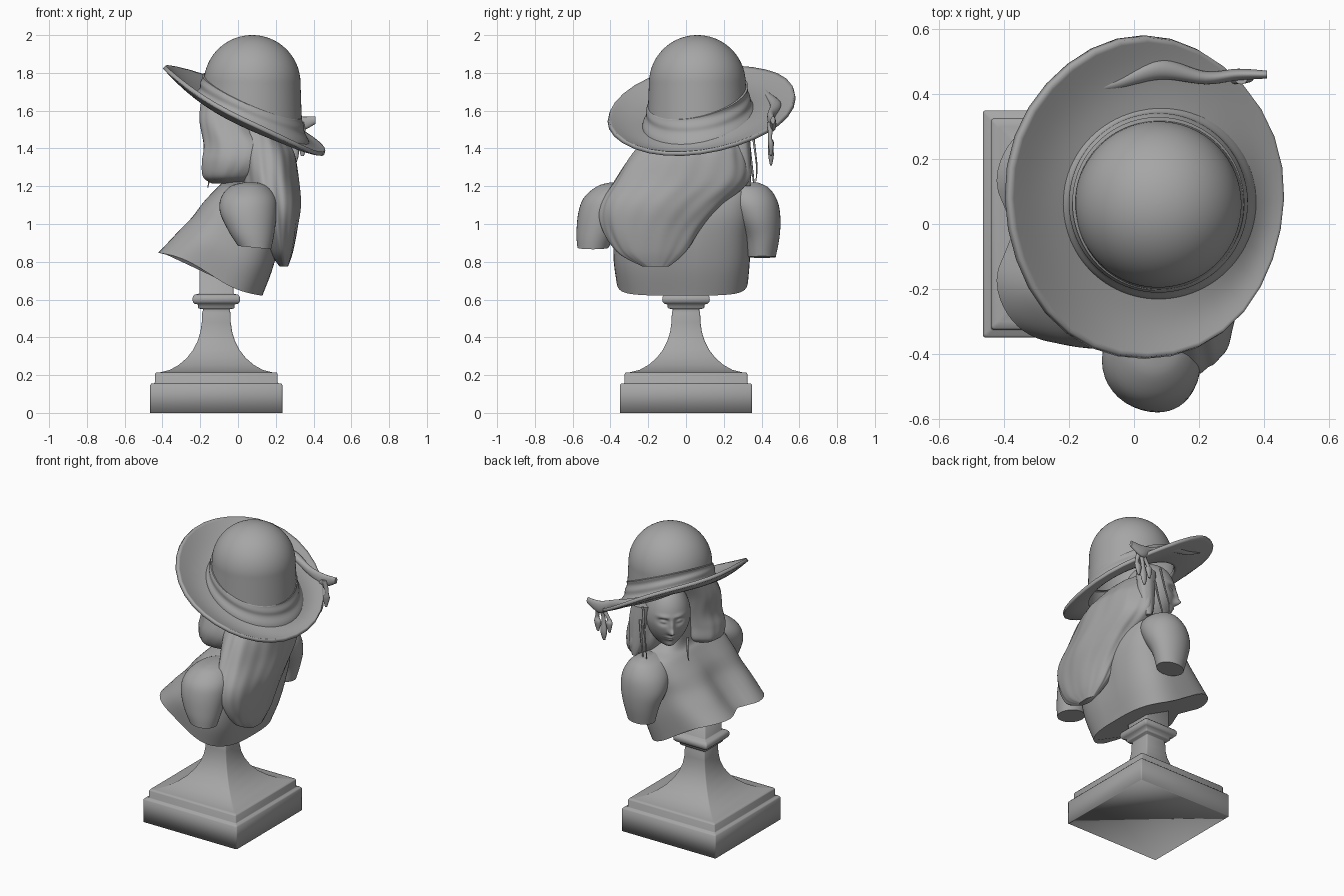
import bpy, bmesh, math
from math import sin, cos, pi, exp, radians

if "Cube" in bpy.data.objects:
    bpy.data.objects.remove(bpy.data.objects["Cube"])

# One dark stone material for the whole bust
stone = bpy.data.materials.new("stone")
stone.diffuse_color = (.38, .38, .38, 1)
stone.use_nodes = True
stone.node_tree.nodes["Principled BSDF"].inputs["Base Color"].default_value = stone.diffuse_color


def surf(name, f, rows, cols=64, caps=True, angle=45):
    """Closed-loop grid surface: f(t in 0..1, angle) -> point."""
    bm = bmesh.new()
    g = [[bm.verts.new(f(j / rows, 2 * pi * i / cols)) for i in range(cols)]
         for j in range(rows + 1)]
    for a, b in zip(g, g[1:]):
        for i in range(cols):
            k = (i + 1) % cols
            bm.faces.new((a[i], a[k], b[k], b[i]))
    if caps:
        bm.faces.new(g[0])
        bm.faces.new(g[-1])
    bmesh.ops.recalc_face_normals(bm, faces=bm.faces)
    me = bpy.data.meshes.new(name)
    bm.to_mesh(me)
    bm.free()
    me.materials.append(stone)
    ob = bpy.data.objects.new(name, me)
    bpy.context.collection.objects.link(ob)
    bpy.ops.object.select_all(action='DESELECT')
    ob.select_set(True)
    bpy.context.view_layer.objects.active = ob
    bpy.ops.object.shade_smooth_by_angle(angle=radians(angle))
    return ob


def spline(rings, t):
    """Catmull-Rom interpolation through tuples."""
    s = t * (len(rings) - 1)
    i = min(int(s), len(rings) - 2)
    u = s - i
    p = [rings[min(max(i + d, 0), len(rings) - 1)] for d in (-1, 0, 1, 2)]
    return [b + .5 * u * (c - a + u * (2 * a - 5 * b + 4 * c - d + u * (3 * (b - c) + d - a)))
            for a, b, c, d in zip(*p)]


def power(v, e):
    return math.copysign(abs(v) ** e, v)


def loft(name, rings, rows=40, cols=64, p=2, shape=None):
    """Rings are (x min, x max, y min, y max, z, slope of z along x)."""
    def f(t, a):
        x0, x1, y0, y1, z, k = spline(rings, t)
        dx = (x1 - x0) / 2 * power(cos(a), 2 / p)
        dy = (y1 - y0) / 2 * power(sin(a), 2 / p)
        dz = k * dx
        if shape:
            dx, dy, extra = shape(dx, dy, z, a, t)
            dz += extra
        return ((x0 + x1) / 2 + dx, (y0 + y1) / 2 + dy, z + dz)
    return surf(name, f, rows, cols)


# Square pedestal with softened corners: plinth, concave pyramid, mouldings, post
prof = [(.35, 0), (.35, .148), (.343, .156), (.328, .157), (.325, .162), (.325, .206),
        (.32, .213), (.30, .214)]
prof += [(.075 + .225 * (1 - sin(a * pi / 16)) ** 1.25, .214 + .316 * (1 - cos(a * pi / 16)) ** .8)
         for a in range(1, 9)]
prof += [(.07, .545), (.072, .55), (.092, .552), (.097, .558), (.097, .574), (.115, .578),
         (.124, .588), (.126, .602), (.124, .616), (.115, .626), (.095, .63), (.09, .635), (.09, .79)]


def pedestal_point(t, a):
    r, z = prof[round(t * (len(prof) - 1))]
    q, i = divmod(round(a / (pi / 6)), 3)
    c = min(.008, r * .1)
    x = r - c + c * cos(i * pi / 4)
    y = r - c + c * sin(i * pi / 4)
    ca, sa = ((1, 0), (0, 1), (-1, 0), (0, -1))[q % 4]
    return (-.115 + ca * x - sa * y, sa * x + ca * y, z)


surf("pedestal", pedestal_point, len(prof) - 1, 12, angle=100)


# Torso with a flared, cut lower edge and two chest lobes
def chest(dx, dy, z, a, t):
    w = max(0, 1 - t * 2.5)
    dz = -.022 * w * sin(pi * dx / .28)
    if dx < 0:
        dx += .06 * max(0, 1 - t * 1.6) * exp(-(dy / .09) ** 2)
        dx -= .025 * exp(-((t - .2) / .16) ** 2) * exp(-((abs(dy) - .19) / .09) ** 2)
    else:
        dx -= .025 * exp(-(dy / .05) ** 2) * min(1, t * 2)
    return dx, dy, dz


loft("torso", [(-.43, .13, -.37, .33, .735, -.41),
               (-.33, .185, -.385, .34, .85, -.32),
               (-.25, .225, -.375, .34, .97, -.2),
               (-.19, .24, -.36, .35, 1.08, -.15),
               (-.11, .22, -.32, .34, 1.18, -.1),
               (-.07, .18, -.14, .24, 1.235, 0),
               (-.06, .15, -.05, .19, 1.30, 0),
               (-.06, .14, -.03, .20, 1.42, 0)], p=3, shape=chest)

# Cut-off upper arms
loft("arm_left", [(.0, .175, -.575, -.41, .875, -.1),
                  (-.05, .19, -.58, -.37, .95, -.1),
                  (-.095, .205, -.57, -.30, 1.06, 0),
                  (-.09, .20, -.54, -.25, 1.14, 0),
                  (-.04, .16, -.47, -.22, 1.20, 0),
                  (.03, .10, -.40, -.26, 1.22, 0)], rows=24, cols=40)
loft("arm_right", [(-.04, .14, .33, .475, .825, .05),
                   (-.07, .17, .31, .495, .93, 0),
                   (-.10, .20, .25, .50, 1.03, 0),
                   (-.09, .20, .20, .485, 1.12, 0),
                   (-.04, .16, .20, .44, 1.19, 0),
                   (.03, .10, .24, .38, 1.22, 0)], rows=24, cols=40)


# Head, turned toward the -x +y corner
def bump(x, z, cx, cz, sx, sz):
    return exp(-((x - cx) / sx) ** 2 - ((z - cz) / sz) ** 2)


def head_point(t, a):
    ph = pi * (.01 + .98 * t)
    x, y, z = .142 * sin(ph) * cos(a), -.16 * sin(ph) * sin(a), -.20 * cos(ph)
    if z < 0:
        x *= 1 - 1.0 * abs(z) ** 1.2
    if y < 0:
        ax = abs(x)
        y -= .036 * bump(x, z, 0, -.045, .020, .022) + .018 * bump(x, z, 0, -.005, .016, .04)
        y -= .010 * bump(ax, z, .048, .055, .035, .014)
        y += .024 * bump(ax, z, .050, .022, .028, .022)
        y -= .020 * bump(ax, z, .050, .020, .018, .010)
        y -= .016 * bump(x, z, 0, -.088, .028, .008) + .017 * bump(x, z, 0, -.107, .024, .009)
        y -= .030 * bump(x, z, 0, -.165, .045, .03)
    return (x, y, z)


head = surf("head", head_point, 90, 120, angle=80)
head.location = (.02, .17, 1.46)
head.rotation_euler = (radians(6), 0, radians(-135))


# Long hair down the back, with soft wavy locks
def waves(dx, dy, z, a, t):
    k = 1 + .022 * sin(7 * a + 7 * z) + .008 * sin(17 * a - 9 * z)
    return dx * k, dy * k, 0


loft("back_hair", [(.22, .265, -.23, -.09, .775, 0),
                   (.17, .29, -.36, .0, .85, 0),
                   (.11, .315, -.44, .09, .98, 0),
                   (.06, .33, -.45, .20, 1.10, 0),
                   (.02, .32, -.38, .33, 1.23, 0),
                   (-.0, .30, -.29, .325, 1.37, 0),
                   (.0, .26, -.19, .29, 1.48, -.35),
                   (.0, .20, -.10, .24, 1.55, -.4)], rows=60, cols=96, shape=waves)
loft("front_hair", [(-.14, .06, -.16, -.01, 1.215, 0),
                    (-.185, .12, -.23, .03, 1.25, 0),
                    (-.19, .20, -.26, .04, 1.33, 0),
                    (-.18, .20, -.24, .05, 1.42, 0),
                    (-.20, .13, -.18, .06, 1.52, -.2),
                    (-.19, .08, -.12, .09, 1.61, -.35)], rows=30, shape=waves)
loft("side_lock", [(.14, .17, .31, .34, 1.20, 0),
                   (.11, .20, .27, .345, 1.27, 0),
                   (.09, .21, .25, .34, 1.42, 0),
                   (.07, .20, .22, .33, 1.53, 0)], rows=24, cols=32, shape=waves)

# Loose strands around the face
for n, (x, y, z, bx, by) in enumerate([(.08, .345, 1.55, -.04, .03), (-.14, .18, 1.34, -.01, .02),
                                       (.11, .33, 1.45, -.04, .03)]):
    path = [(x + bx * s + .012 * sin(6 * s), y + by * s, z - d, r)
            for s, d, r in ((0, 0, .008), (.5, .12, .006), (1, .25, .004), (.8, .33, .002))]
    if n == 1:
        path = [(px, py, z - (z - pz) * .45, r) for px, py, pz, r in path]
    loft("strand_%d" % n, [(a - r, a + r, b - r, b + r, c, 0) for a, b, c, r in path], 16, 8)

# Sun hat: domed crown, pleated band, tilted curling brim
CX, CY = .075, .06


def plane(x, y):
    return 1.56 - .42 * (x - CX) + .2 * (y - CY)


def crown_point(t, a):
    if t < .8:
        ph = .0005 + (pi / 2 - .0005) * t / .8
        r = .256 * sin(ph)
        return (CX + r * cos(a), CY + r * sin(a), 1.745 + .255 * cos(ph))
    u = (t - .8) / .2
    r = .256 + .01 * u
    x, y = CX + r * cos(a), CY + r * sin(a)
    return (x, y, 1.745 * (1 - u) + plane(x, y) * u)


def band_point(t, a):
    r = .266 + .035 * (1 - t) ** 2 + .003 * sin(t * 13 + 2 * sin(a)) - .012 * (t > .96)
    x, y = CX + r * cos(a), CY + r * sin(a)
    return (x, y, plane(x, y) - .005 + .13 * t)


def brim_point(t, a):
    x0, y0 = CX + .265 * cos(a), CY + .265 * sin(a)
    w = 1 + .006 * sin(5 * a)
    x1, y1 = .035 + .425 * w * cos(a), .08 + .495 * w * sin(a)
    z1 = 1.60 - .53 * (x1 - .03) + .1 * y1 + (.02 if y1 > .08 else -.005) * sin(a) ** 2
    z1 += .006 * sin(4 * a)
    z = plane(x0, y0) * (1 - t) + z1 * t - .015 * sin(pi * t)
    return (x0 + (x1 - x0) * t, y0 + (y1 - y0) * t, z)


surf("hat_crown", crown_point, 40, 96, caps=False)
surf("hat_band", band_point, 28, 96, caps=False)
brim = surf("hat_brim", brim_point, 16, 32, caps=False)
sol = brim.modifiers.new("thickness", 'SOLIDIFY')
sol.thickness, sol.offset = .022, 0

# Ribbon lying on the brim, and its hanging tails
ribbon = [(-.19, .40, 1.74, .003, .01), (-.06, .43, 1.68, .018, .02), (.08, .475, 1.63, .03, .025),
          (.22, .45, 1.57, .02, .03), (.32, .46, 1.53, .018, .04), (.41, .46, 1.55, .012, .02)]


def ribbon_point(t, a):
    x, y, z, ry, rz = spline(ribbon, t)
    return (x, y + ry * cos(a), z + rz * sin(a))


surf("ribbon", ribbon_point, 40, 24)
for n, (dx, z0) in enumerate([(0, 1.31), (.045, 1.36), (-.04, 1.37)]):
    x = .30 + dx
    loft("ribbon_tail_%d" % n, [(x - .012, x + .004, .445, .455, z0, 0),
                                (x - .024, x + .022, .435, .465, z0 + .06, 0),
                                (x - .008, x + .018, .435, .455, 1.46, 0),
                                (.31, .35, .43, .47, 1.54, 0)], 20, 16)
